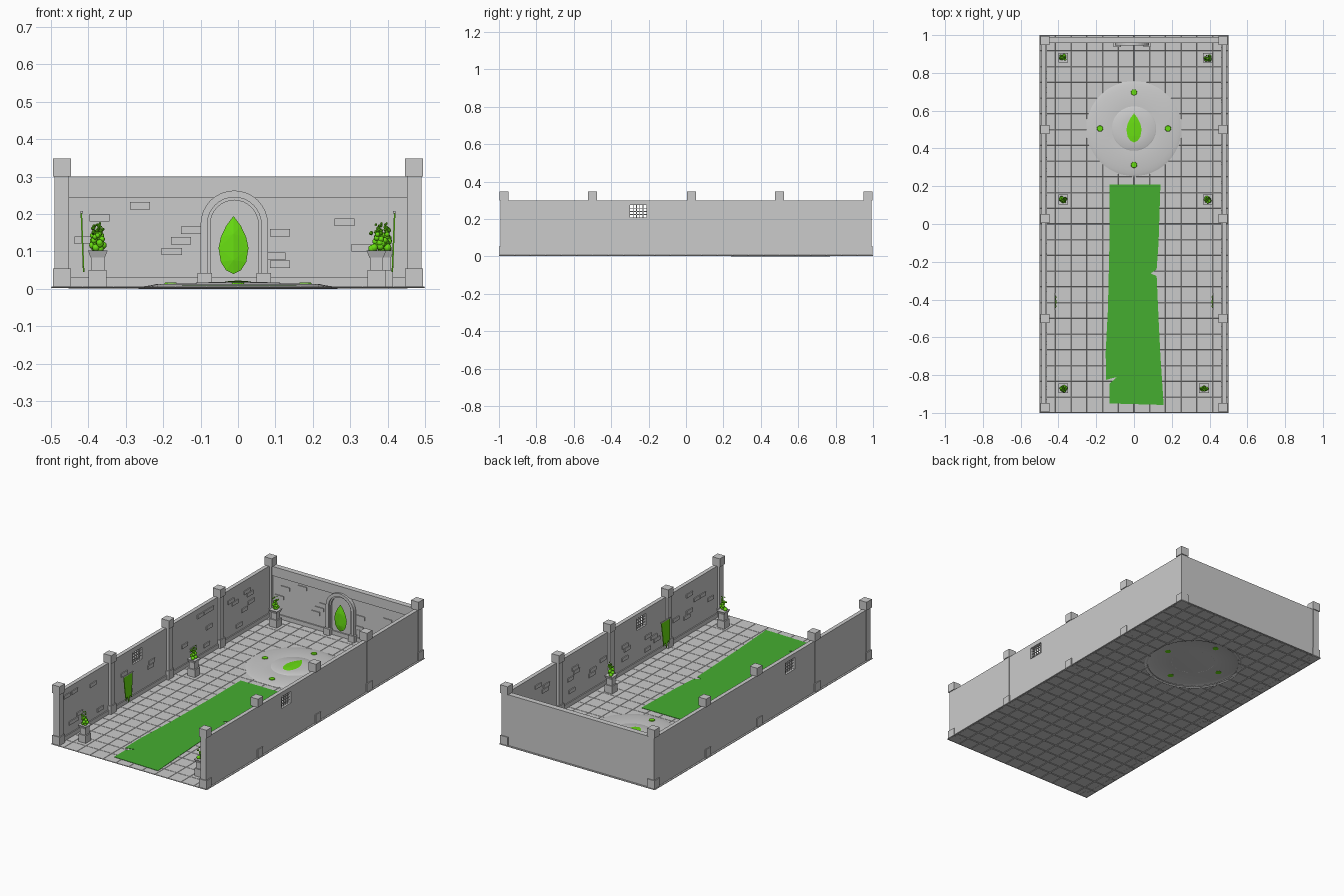
import bpy, bmesh, math, random
from mathutils import Vector, Matrix

if "Cube" in bpy.data.objects:
    bpy.data.objects.remove(bpy.data.objects["Cube"])

random.seed(4)


def material(name, rgb):
    m = bpy.data.materials.new(name)
    m.diffuse_color = (*rgb, 1)
    m.use_nodes = True
    m.node_tree.nodes["Principled BSDF"].inputs["Base Color"].default_value = m.diffuse_color
    return m


GLOW = material("glow_green", (0.14, 0.73, 0.006))
CLOTH = material("cloth_green", (0.06, 0.42, 0.03))


def finish(bm, name, mat=None, smooth=False):
    bmesh.ops.recalc_face_normals(bm, faces=bm.faces)
    me = bpy.data.meshes.new(name)
    bm.to_mesh(me)
    bm.free()
    ob = bpy.data.objects.new(name, me)
    bpy.context.collection.objects.link(ob)
    if mat:
        me.materials.append(mat)
    bpy.context.view_layer.objects.active = ob
    if smooth:
        bpy.ops.object.select_all(action='DESELECT')
        ob.select_set(True)
        bpy.ops.object.shade_smooth_by_angle(angle=math.radians(40))
    return ob


def add_box(bm, x0, x1, y0, y1, z0, z1):
    m = Matrix.Translation(((x0 + x1) / 2, (y0 + y1) / 2, (z0 + z1) / 2))
    m = m @ Matrix.Diagonal((x1 - x0, y1 - y0, z1 - z0, 1))
    return bmesh.ops.create_cube(bm, size=1, matrix=m)["verts"]


def boxes(name, dims, mat=None):
    bm = bmesh.new()
    for d in dims:
        add_box(bm, *d)
    return finish(bm, name, mat)


def prism(name, pts, vec, mat=None):
    bm = bmesh.new()
    f = bm.faces.new([bm.verts.new(p) for p in pts])
    r = bmesh.ops.extrude_face_region(bm, geom=[f], use_keep_orig=True)
    vs = [g for g in r["geom"] if isinstance(g, bmesh.types.BMVert)]
    bmesh.ops.translate(bm, vec=Vector(vec), verts=vs)
    return finish(bm, name, mat)


def lathe(name, profile, centre, steps=48):
    bm = bmesh.new()
    vs = [bm.verts.new((r, 0, z)) for r, z in profile]
    es = [bm.edges.new(p) for p in zip(vs, vs[1:])]
    bmesh.ops.spin(bm, geom=vs + es, cent=(0, 0, 0), axis=(0, 0, 1), angle=math.tau, steps=steps)
    bmesh.ops.remove_doubles(bm, verts=bm.verts, dist=1e-5)
    bmesh.ops.translate(bm, vec=centre, verts=bm.verts)
    return finish(bm, name, smooth=True)


def cut(ob, cutter):
    m = ob.modifiers.new("cut", 'BOOLEAN')
    m.operation, m.solver, m.object = 'DIFFERENCE', 'EXACT', cutter
    bpy.context.view_layer.objects.active = ob
    bpy.ops.object.modifier_apply(modifier="cut")
    bpy.data.objects.remove(cutter)


# tiled floor with grooves and a round opening under the dais
DAIS = Vector((0, 0.505, 0))
bm = bmesh.new()
bmesh.ops.create_grid(bm, x_segments=12, y_segments=24, size=1,
                      matrix=Matrix.Translation((0, 0, 0.0045)) @ Matrix.Diagonal((0.5, 1, 1, 1)))
bmesh.ops.inset_individual(bm, faces=bm.faces[:], thickness=0.002, depth=0.002)
floor = finish(bm, "floor_tiles")
sol = floor.modifiers.new("thick", 'SOLIDIFY')
sol.thickness, sol.offset = 0.003, -1
bpy.ops.object.modifier_apply(modifier="thick")
bm = bmesh.new()
bmesh.ops.create_cone(bm, cap_ends=True, segments=48, radius1=0.25, radius2=0.25, depth=0.2,
                      matrix=Matrix.Translation(DAIS))
cut(floor, finish(bm, "floor_cutter"))

# side walls with barred windows, pillars and loose bricks
WIN = (-0.3, -0.212, 0.207, 0.274)
for s, side in ((-1, "left"), (1, "right")):
    def sx(a, b):
        return (min(s * a, s * b), max(s * a, s * b))
    wall = boxes(side + "_wall", [(*sx(0.466, 0.489), -0.99, 0.99, 0.003, 0.3)])
    cut(wall, boxes("window_cutter", [(*sx(0.4, 0.55), *WIN)]))
    y0, y1, z0, z1 = WIN
    bars = []
    for i in range(1, 5):
        y = y0 + (y1 - y0) * i / 5
        bars.append((*sx(0.474, 0.479), y - 0.002, y + 0.002, z0, z1))
    for i in range(1, 4):
        z = z0 + (z1 - z0) * i / 4
        bars.append((*sx(0.474, 0.479), y0, y1, z - 0.002, z + 0.002))
    boxes(side + "_window_bars", bars)
    boxes(side + "_skirting", [(*sx(0.46, 0.468), -0.98, 0.97, 0.004, 0.03)])

    for i, y in enumerate((-0.972, -0.5, 0.03, 0.5, 0.972)):
        parts = [(0.024, 0.003, 0.055), (0.019, 0.05, 0.305), (0.024, 0.3, 0.348)]
        boxes(f"{side}_pillar_{i}", [(s * 0.471 - w, s * 0.471 + w, y - w, y + w, a, b)
                                     for w, a, b in parts])

    bricks = []
    for bay in (-0.74, -0.24, 0.26, 0.74):
        for k in range(7):
            y = bay + random.uniform(-0.17, 0.17)
            row = random.randrange(1, 10)
            z = 0.03 + row * 0.024
            if abs(y + 0.256) < 0.09 and z > 0.17:
                continue
            bricks.append((*sx(0.461, 0.468), y - 0.027, y + 0.027, z, z + 0.021))
    boxes(side + "_wall_bricks", bricks)

# back wall, cornice, skirting and bricks
boxes("back_wall", [(-0.48, 0.48, 0.967, 0.99, 0.003, 0.3)])
boxes("back_cornice", [(-0.455, 0.455, 0.958, 0.968, 0.25, 0.3),
                       (-0.455, 0.455, 0.961, 0.968, 0.244, 0.25)])
boxes("back_skirting", [(-0.455, 0.455, 0.96, 0.968, 0.004, 0.03)])
spots = ((-0.37, 0.19), (-0.262, 0.222), (-0.125, 0.157), (-0.152, 0.129), (-0.177, 0.1),
         (0.112, 0.15), (0.1, 0.087), (0.112, 0.066), (0.285, 0.178), (-0.41, 0.13), (0.33, 0.11))
boxes("back_wall_bricks", [(x - 0.027, x + 0.027, 0.962, 0.968, z - 0.01, z + 0.01)
                           for x, z in spots])

# archway on the back wall
CX, SPRING = -0.01, 0.173


def arch_line(r, y, base=0.02):
    arc = [(CX - r * math.cos(t * math.pi / 16), y, SPRING + r * math.sin(t * math.pi / 16))
           for t in range(17)]
    return [(CX - r, y, base)] + arc + [(CX + r, y, base)]


prism("arch_frame", arch_line(0.09, 0.968) + arch_line(0.072, 0.968)[::-1], (0, -0.022, 0))
prism("arch_inner_frame", arch_line(0.074, 0.968) + arch_line(0.064, 0.968)[::-1], (0, -0.013, 0))
boxes("arch_feet", [(CX + s * 0.079 - 0.019, CX + s * 0.079 + 0.019, 0.938, 0.968, 0.004, 0.043)
                    for s in (-1, 1)])


# faceted drop gems: one in the arch, one lying on the dais
def gem(name, matrix, depth):
    bm = bmesh.new()
    half = ((0.02, 0.051), (0.034, 0.021), (0.04, -0.008), (0.034, -0.045), (0.02, -0.067))
    pts = [(s * x, 0, z) for s in (-1, 1) for x, z in half] + [(0, 0, 0.078), (0, 0, -0.077)]
    pts += [(0, s * depth, z) for s in (-1, 1) for z in (0.03, -0.04)]
    for p in pts:
        bm.verts.new(p)
    bmesh.ops.convex_hull(bm, input=bm.verts[:])
    bm.transform(matrix)
    finish(bm, name, GLOW)


gem("arch_gem", Matrix.Translation((-0.012, 0.957, 0.117)), 0.008)
gem("dais_gem", Matrix.Translation((0, 0.508, 0.0195)) @ Matrix.Rotation(-math.pi / 2, 4, 'X'), 0.003)

# round dais, hollow underneath, with centre dome and four studs
lathe("dais", [(0.267, 0), (0.25, 0.007), (0.236, 0.009), (0.215, 0.0135), (0.125, 0.0145),
               (0.1, 0.0125), (0, 0.0145)], DAIS)
lathe("dais_dome", [(0.118, 0.0135), (0.112, 0.0165), (0.06, 0.0185), (0, 0.0195)], DAIS)
for i in range(4):
    bm = bmesh.new()
    p = DAIS + Vector((0.18 * math.cos(i * math.pi / 2), 0.192 * math.sin(i * math.pi / 2), 0.015))
    bmesh.ops.create_cone(bm, cap_ends=True, segments=12, radius1=0.017, radius2=0.015, depth=0.005,
                          matrix=Matrix.Translation(p))
    finish(bm, f"dais_stud_{i}", GLOW)

# torn carpet runner
right = [(0.14, 0.21), (0.13, -0.1), (0.12, -0.24), (0.088, -0.262), (0.12, -0.275),
         (0.13, -0.5), (0.14, -0.7), (0.157, -0.958)]
left = [(-0.13, -0.95), (-0.13, -0.845), (-0.09, -0.81), (-0.148, -0.825), (-0.15, -0.68),
        (-0.138, -0.45), (-0.13, -0.1), (-0.13, 0.21)]
prism("carpet", [(x, y, 0.0075) for x, y in right + left], (0, 0, 0.002), CLOTH)

# ragged hanging banners
for s, side in ((-1, "left"), (1, "right")):
    out = [(-0.45, 0.205), (-0.445, 0.13), (-0.437, 0.06), (-0.425, 0.085), (-0.412, 0.045),
           (-0.4, 0.08), (-0.385, 0.065), (-0.378, 0.13), (-0.37, 0.205)]
    prism(side + "_banner", [(s * (0.417 - 0.04 * (0.205 - z)), y, z) for y, z in out],
          (s * 0.004, 0, 0), GLOW)
    boxes(side + "_banner_rod", [(s * 0.418 - 0.003, s * 0.418 + 0.003, -0.455, -0.365, 0.202, 0.208)])

# pedestals with clusters of rising bubbles
places = ((-0.375, 0.88), (0.39, 0.88), (-0.375, 0.13), (0.39, 0.13), (-0.375, -0.87), (0.37, -0.87))
for i, (px, py) in enumerate(places):
    bm = bmesh.new()
    for w, z0, z1 in ((0.024, 0.004, 0.05), (0.0175, 0.05, 0.086), (0.019, 0.084, 0.102)):
        vs = add_box(bm, px - w, px + w, py - w, py + w, z0, z1)
        if z1 > 0.1:  # flared bowl
            for v in vs:
                if v.co.z > 0.1:
                    v.co.x += math.copysign(0.007, v.co.x - px)
                    v.co.y += math.copysign(0.007, v.co.y - py)
    finish(bm, f"pedestal_{i}")
    bm = bmesh.new()
    for k in range(22):
        t = k / 21
        r = 0.011 - 0.0075 * t
        a, d = random.uniform(0, math.tau), random.uniform(0.3, 1) * 0.015
        m = Matrix.Translation((px + d * math.cos(a), py + d * math.sin(a), 0.107 + 0.068 * t))
        bmesh.ops.create_icosphere(bm, subdivisions=2 if t < 0.6 else 1, radius=r, matrix=m)
    finish(bm, f"bubbles_{i}", GLOW, smooth=True)
